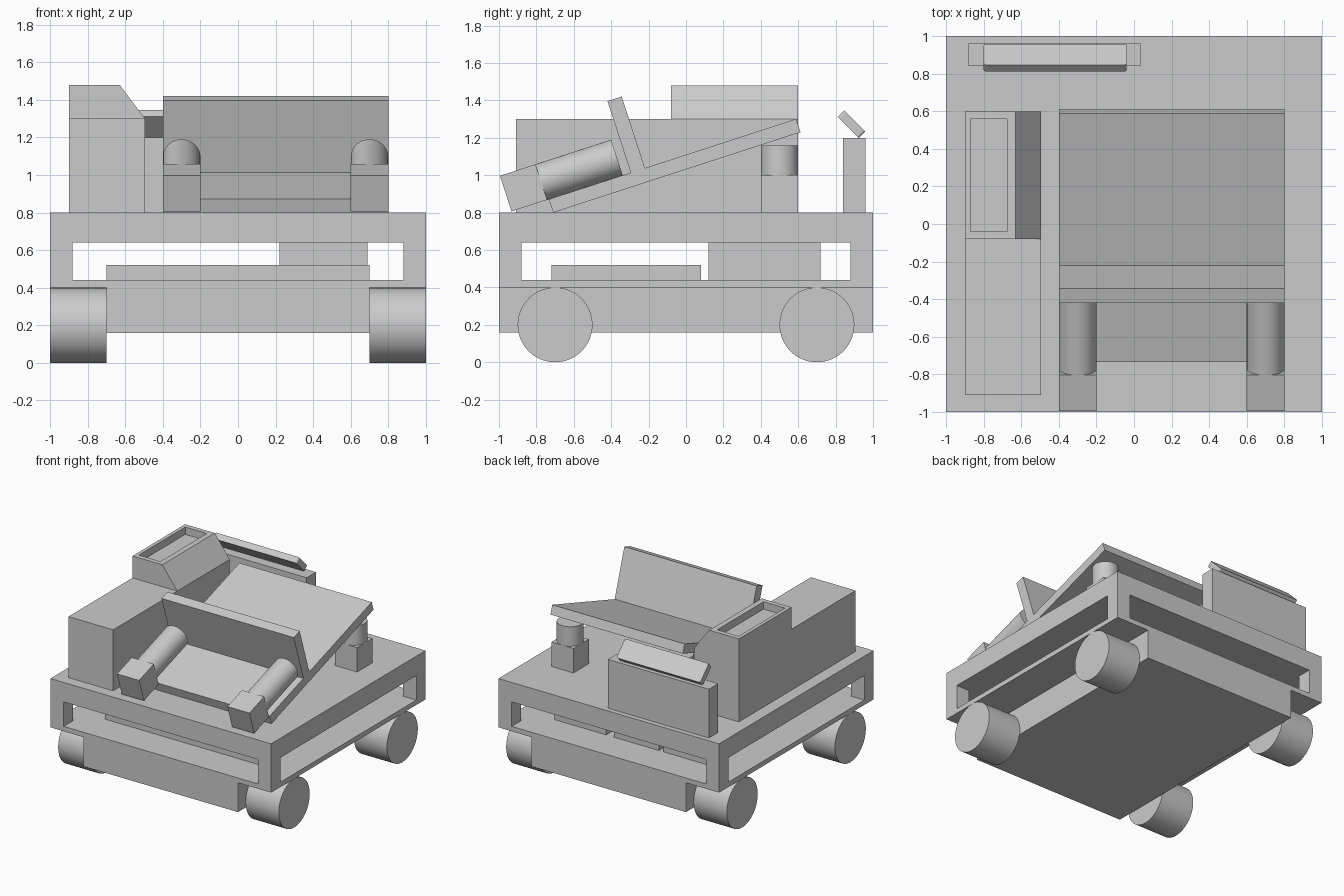
import bpy, bmesh, math
from mathutils import Matrix, Vector

cube = bpy.data.objects.get("Cube")
if cube:
    bpy.data.objects.remove(cube)

grey = bpy.data.materials.new("plain_grey")
grey.use_nodes = True
grey.diffuse_color = (0.6, 0.6, 0.6, 1)
grey.node_tree.nodes["Principled BSDF"].inputs["Base Color"].default_value = (0.6, 0.6, 0.6, 1)


def finish(name, bm, matrix=None):
    """Turn a bmesh into a named, coloured object."""
    mesh = bpy.data.meshes.new(name)
    bmesh.ops.recalc_face_normals(bm, faces=bm.faces)
    bm.to_mesh(mesh)
    bm.free()
    mesh.materials.append(grey)
    obj = bpy.data.objects.new(name, mesh)
    bpy.context.collection.objects.link(obj)
    if matrix:
        obj.matrix_world = matrix
    return obj


def box(name, x, y, z, matrix=None):
    """Box from its (low, high) range on each axis."""
    bm = bmesh.new()
    bmesh.ops.create_cube(bm, size=1)
    for v in bm.verts:
        v.co = [(a + b) / 2 + c * (b - a) for (a, b), c in zip((x, y, z), v.co)]
    return finish(name, bm, matrix)


def cylinder(name, start, end, radius, matrix=None):
    """Smooth-sided cylinder between two points."""
    start, end = Vector(start), Vector(end)
    axis = end - start
    turn = axis.to_track_quat('Z', 'Y').to_matrix().to_4x4()
    bm = bmesh.new()
    bmesh.ops.create_cone(bm, cap_ends=True, segments=64, radius1=radius, radius2=radius,
                          depth=axis.length,
                          matrix=Matrix.Translation((start + end) / 2) @ turn)
    for f in bm.faces:
        f.smooth = len(f.verts) == 4
    for e in bm.edges:
        e.smooth = all(f.smooth for f in e.link_faces)
    return finish(name, bm, matrix)


def prism(name, profile, y0, y1):
    """Extrude an x-z profile along y."""
    bm = bmesh.new()
    face = bm.faces.new([bm.verts.new((x, y0, z)) for x, z in profile])
    out = bmesh.ops.extrude_face_region(bm, geom=[face])
    moved = [g for g in out["geom"] if isinstance(g, bmesh.types.BMVert)]
    bmesh.ops.translate(bm, verts=moved, vec=(0, y1 - y0, 0))
    return finish(name, bm)


def cut(obj, cutter):
    """Subtract the cutter, then discard it."""
    cutter.hide_render = True
    mod = obj.modifiers.new("cut", 'BOOLEAN')
    mod.operation, mod.solver, mod.object = 'DIFFERENCE', 'EXACT', cutter
    bpy.context.view_layer.objects.active = obj
    bpy.ops.object.modifier_apply(modifier=mod.name)
    bpy.data.objects.remove(cutter)


# Chassis: open frame with windows through both directions, and belly below
frame = box("frame", (-1, 1), (-1, 1), (0.4, 0.8))
cut(frame, box("window_cutter", (-0.88, 0.88), (-2, 2), (0.44, 0.64)))
cut(frame, box("window_cutter", (-2, 2), (-0.88, 0.88), (0.44, 0.64)))
box("belly", (-0.7, 0.7), (-1, 1), (0.16, 0.4))

# Wheels
for side, sx in (("left", 1), ("right", -1)):
    for end, y in (("front", -0.7), ("rear", 0.7)):
        cylinder(f"{end}_{side}_wheel", (sx * 0.7, y, 0.2), (sx, y, 0.2), 0.2)

# Units carried inside the frame
box("inner_tray", (-0.7, 0.7), (-0.72, 0.08), (0.44, 0.52))
box("inner_tall_unit", (0.22, 0.69), (0.12, 0.72), (0.44, 0.64))
box("inner_middle_unit", (-0.26, 0.15), (0.12, 0.72), (0.44, 0.52))
box("inner_right_unit", (-0.69, -0.3), (0.12, 0.72), (0.44, 0.52))

# Console with a sloped hood and a recess in its top
box("console", (-0.9, -0.495), (-0.91, 0.6), (0.8, 1.3))
hood = prism("console_hood", [(-0.9, 1.3), (-0.495, 1.3), (-0.63, 1.48), (-0.9, 1.48)], -0.08, 0.6)
cut(hood, box("recess_cutter", (-0.87, -0.675), (-0.04, 0.56), (1.42, 1.6)))

# Rear panel with a tilted screen
box("rear_panel", (-0.88, 0.035), (0.84, 0.96), (0.8, 1.2))
screen = box("tilted_screen", (-0.38, 0.38), (-0.08, 0.08), (-0.025, 0.025),
             Matrix.Translation((-0.42, 0.885, 1.272)) @ Matrix.Rotation(math.radians(-45), 4, 'X'))
bm = bmesh.new()
bm.from_mesh(screen.data)
corners = [e for e in bm.edges if abs(e.verts[0].co.z - e.verts[1].co.z) > 0.04]
bmesh.ops.bevel(bm, geom=corners, offset=0.015, segments=4, profile=0.5, affect='EDGES')
bm.to_mesh(screen.data)
bm.free()

# Tilted bed and backrest, built flat and turned about the bed's lower front edge
tilt = Matrix.Translation((0, -0.71, 0.8)) @ Matrix.Rotation(math.radians(18), 4, 'X')
box("bed", (-0.4, 0.8), (0, 1.39), (0, 0.075), tilt)
box("backrest", (-0.4, 0.8), (0.46, 0.54), (0.075, 0.477), tilt)

# Paired rollers with end blocks, and rear supports under the bed
for side, x in (("left", 0.7), ("right", -0.3)):
    span = (x - 0.1, x + 0.1)
    box(f"{side}_end_block", span, (-0.21, -0.01), (0.075, 0.275), tilt)
    cylinder(f"{side}_roller", (x, -0.01, 0.175), (x, 0.415, 0.175), 0.1, tilt)
    box(f"{side}_support_base", span, (0.4, 0.6), (0.8, 1.0))
    cylinder(f"{side}_support_post", (x, 0.5, 1.0), (x, 0.5, 1.16), 0.1)
